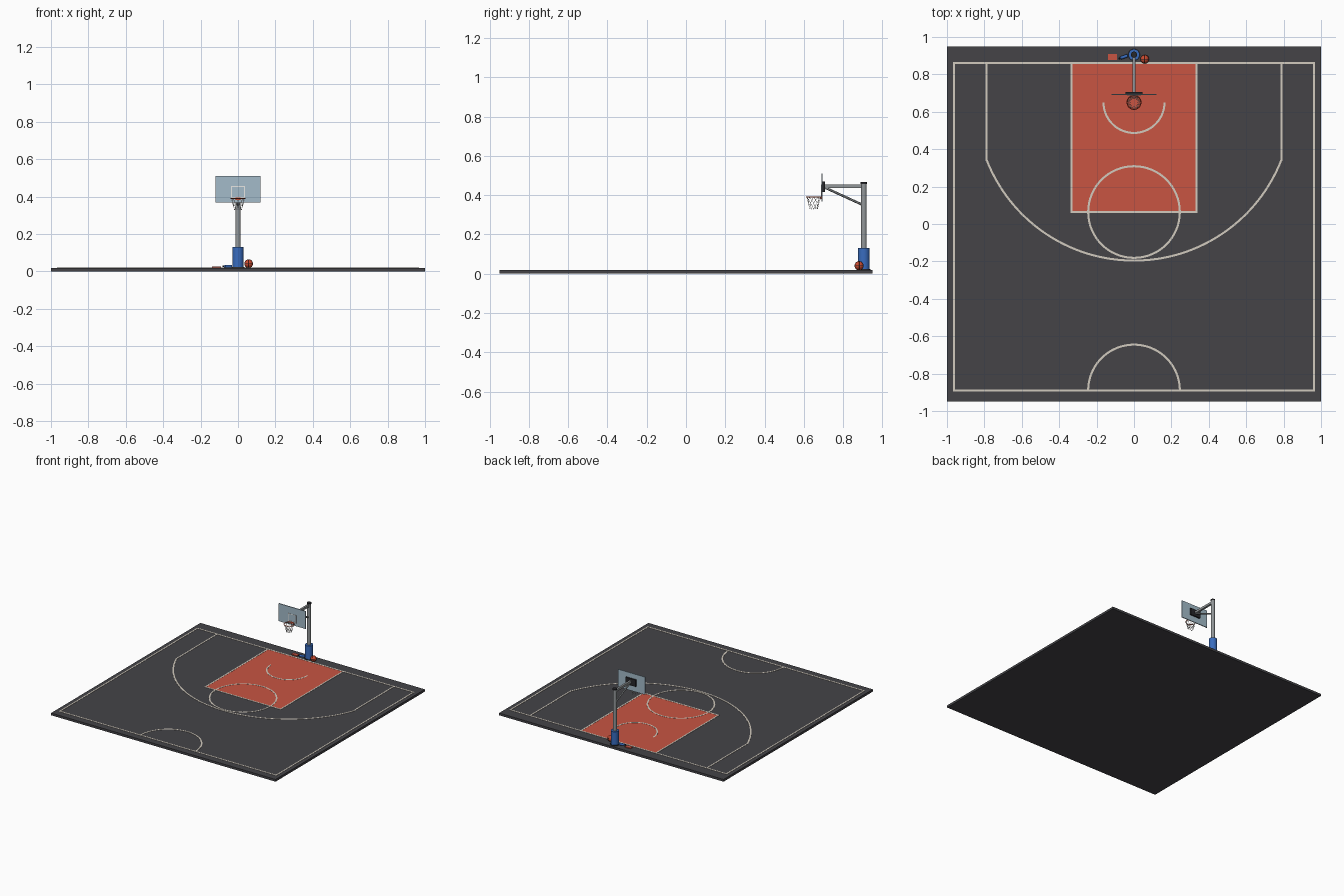
import bpy, bmesh, math
from mathutils import Vector

if "Cube" in bpy.data.objects:
    bpy.data.objects.remove(bpy.data.objects["Cube"])


def material(name, r, g, b):
    m = bpy.data.materials.new(name)
    m.diffuse_color = (r, g, b, 1)
    m.use_nodes = True
    m.node_tree.nodes["Principled BSDF"].inputs["Base Color"].default_value = (r, g, b, 1)
    return m


ASPHALT = material("asphalt grey", 0.058, 0.057, 0.064)
KEY = material("court orange", 0.58, 0.09, 0.055)
LINE = material("line cream", 0.65, 0.60, 0.52)
STEEL = material("steel grey", 0.29, 0.31, 0.32)
BLUE = material("pad blue", 0.04, 0.15, 0.52)
GLASS = material("backboard pale blue", 0.37, 0.50, 0.59)
DARK = material("dark rubber", 0.02, 0.02, 0.023)
RED = material("rim orange red", 0.60, 0.07, 0.03)
WHITE = material("net white", 0.80, 0.80, 0.78)

TOP = 0.018          # court surface height
HOOP_Y = 0.65
POLE_Y = 0.905
LINE_W = 0.011


def finish(name, bm, mat, smooth=False):
    bmesh.ops.recalc_face_normals(bm, faces=bm.faces)
    me = bpy.data.meshes.new(name)
    bm.to_mesh(me)
    bm.free()
    ob = bpy.data.objects.new(name, me)
    bpy.context.collection.objects.link(ob)
    me.materials.append(mat)
    if smooth:
        bpy.ops.object.select_all(action='DESELECT')
        ob.select_set(True)
        bpy.context.view_layer.objects.active = ob
        bpy.ops.object.shade_smooth_by_angle()
    return ob


def box(name, lo, hi, mat):
    bm = bmesh.new()
    lo, hi = Vector(lo), Vector(hi)
    bmesh.ops.create_cube(bm, size=1)
    for v in bm.verts:
        v.co = (lo + hi) / 2 + v.co * (hi - lo)
    return finish(name, bm, mat)


def rod(name, a, b, r, mat, sides=24, r2=None):
    a, b = Vector(a), Vector(b)
    bm = bmesh.new()
    bmesh.ops.create_cone(bm, cap_ends=True, segments=sides, radius1=r,
                          radius2=r if r2 is None else r2, depth=(b - a).length)
    turn = (b - a).to_track_quat('Z', 'Y').to_matrix().to_4x4()
    turn.translation = (a + b) / 2
    bm.transform(turn)
    return finish(name, bm, mat, True)


def wire(name, paths, r, mat, closed=False):
    cu = bpy.data.curves.new(name, 'CURVE')
    cu.dimensions = '3D'
    cu.bevel_depth = r
    cu.bevel_resolution = 1
    for pts in paths:
        sp = cu.splines.new('POLY')
        sp.points.add(len(pts) - 1)
        for p, co in zip(sp.points, pts):
            p.co = (*co, 1)
        sp.use_cyclic_u = closed
    cu.materials.append(mat)
    ob = bpy.data.objects.new(name, cu)
    bpy.context.collection.objects.link(ob)
    return ob


def circle(c, r, u, v, n=40):
    c, u, v = Vector(c), Vector(u), Vector(v)
    return [c + r * (u * math.cos(t) + v * math.sin(t))
            for t in (2 * math.pi * i / n for i in range(n))]


def stripe(name, x0, y0, x1, y1):
    h = LINE_W / 2
    box(name, (min(x0, x1) - h, min(y0, y1) - h, TOP),
        (max(x0, x1) + h, max(y0, y1) + h, TOP + 0.002), LINE)


def arc(name, cy, r, start, end, n=64):
    """Flat painted arc band centred on x = 0."""
    bm = bmesh.new()
    rows = []
    for i in range(n + 1):
        t = start + (end - start) * i / n
        rows.append([bm.verts.new((q * math.cos(t), cy + q * math.sin(t), z))
                     for q, z in ((r - LINE_W / 2, TOP), (r - LINE_W / 2, TOP + 0.002),
                                  (r + LINE_W / 2, TOP + 0.002), (r + LINE_W / 2, TOP))])
    for a, b in zip(rows, rows[1:]):
        for k in range(3):
            bm.faces.new((a[k], a[k + 1], b[k + 1], b[k]))
    finish(name, bm, LINE)


# Court slab and painted key
box("court_slab", (-1, -0.95, 0), (1, 0.95, TOP), ASPHALT)
box("key_paint", (-0.335, 0.064, TOP), (0.335, 0.861, TOP + 0.001), KEY)

# Court markings
BACK, FRONT, KEY_Y = 0.86, -0.89, 0.064
THREE_X, THREE_Y = 0.788, 0.343
stripe("baseline", -0.963, BACK, 0.963, BACK)
stripe("halfway_line", -0.963, FRONT, 0.963, FRONT)
stripe("free_throw_line", -0.335, KEY_Y, 0.335, KEY_Y)
for side, s in (("left", 1), ("right", -1)):
    stripe(side + "_sideline", s * 0.963, FRONT, s * 0.963, BACK)
    stripe(side + "_key_line", s * 0.335, KEY_Y, s * 0.335, BACK)
    stripe(side + "_corner_line", s * THREE_X, THREE_Y, s * THREE_X, BACK)
dip = math.atan2(HOOP_Y - THREE_Y, THREE_X)
arc("three_point_arc", HOOP_Y, math.hypot(THREE_X, HOOP_Y - THREE_Y),
    math.pi + dip, 2 * math.pi - dip)
arc("free_throw_circle", KEY_Y, 0.245, 0, 2 * math.pi)
arc("restricted_arc", HOOP_Y, 0.163, math.pi, 2 * math.pi)
arc("centre_half_circle", FRONT, 0.245, 0, math.pi)

# Post, padding and support arm
rod("pole", (0, POLE_Y, TOP), (0, POLE_Y, 0.46), 0.0145, STEEL)
rod("pole_cap", (0, POLE_Y, 0.457), (0, POLE_Y, 0.467), 0.0165, DARK)
rod("pole_pad", (0, POLE_Y, 0.022), (0, POLE_Y, 0.13), 0.03, BLUE, 32)
rod("pole_base", (0, POLE_Y, TOP), (0, POLE_Y, 0.023), 0.034, DARK, 32)
box("support_arm", (-0.008, 0.705, 0.437), (0.008, POLE_Y, 0.455), STEEL)
rod("arm_brace", (0, 0.71, 0.437), (0, POLE_Y - 0.005, 0.35), 0.006, STEEL, 12)

# Backboard with mount and target square
box("backboard", (-0.12, 0.689, 0.368), (0.12, 0.696, 0.51), GLASS)
box("backboard_mount", (-0.045, 0.696, 0.415), (0.045, 0.707, 0.47), DARK)
for name, lo, hi in (("top", (-0.037, 0.45), (0.037, 0.455)),
                     ("bottom", (-0.037, 0.392), (0.037, 0.397)),
                     ("left", (0.032, 0.392), (0.037, 0.455)),
                     ("right", (-0.037, 0.392), (-0.032, 0.455))):
    box("target_" + name, (lo[0], 0.6875, lo[1]), (hi[0], 0.6895, hi[1]), WHITE)

# Rim and net
RIM_Z, RIM_R = 0.39, 0.037
X, Y, Z = (1, 0, 0), (0, 1, 0), (0, 0, 1)
wire("rim", [circle((0, HOOP_Y, RIM_Z), RIM_R, X, Y)], 0.003, RED, True)
box("rim_bracket", (-0.014, 0.684, 0.38), (0.014, 0.69, 0.394), RED)
strands, COUNT, ROWS = [], 10, 4
for k in range(COUNT):
    for twist in (1, -1):
        path = []
        for i in range(ROWS + 1):
            f = i / ROWS
            a = 2 * math.pi * (k + twist * i / 2) / COUNT
            r = RIM_R - 0.017 * f ** 0.8
            path.append((r * math.cos(a), HOOP_Y + r * math.sin(a), RIM_Z - 0.062 * f))
        strands.append(path)
wire("net", strands, 0.001, WHITE)

# Ball with dark seams
BALL, BALL_R = Vector((0.057, 0.881, TOP + 0.0225)), 0.0225
bm = bmesh.new()
bmesh.ops.create_uvsphere(bm, u_segments=32, v_segments=16, radius=BALL_R)
bmesh.ops.translate(bm, vec=BALL, verts=bm.verts)
finish("ball", bm, RED, True)
wire("ball_seams", [circle(BALL, BALL_R, X, Y), circle(BALL, BALL_R, X, Z),
                    circle(BALL, BALL_R, Y, Z)], 0.0009, DARK, True)

# Bottle lying beside the post, and a folded towel
tail, neck = Vector((-0.035, 0.9, 0.0265)), Vector((-0.07, 0.888, 0.0265))
along = (neck - tail).normalized()
rod("bottle", tail, neck, 0.0085, BLUE, 16)
rod("bottle_shoulder", neck, neck + along * 0.006, 0.0085, BLUE, 16, 0.004)
rod("bottle_cap", neck + along * 0.006, neck + along * 0.013, 0.0045, DARK, 16)
box("towel", (-0.14, 0.878, TOP), (-0.09, 0.908, 0.025), KEY)
